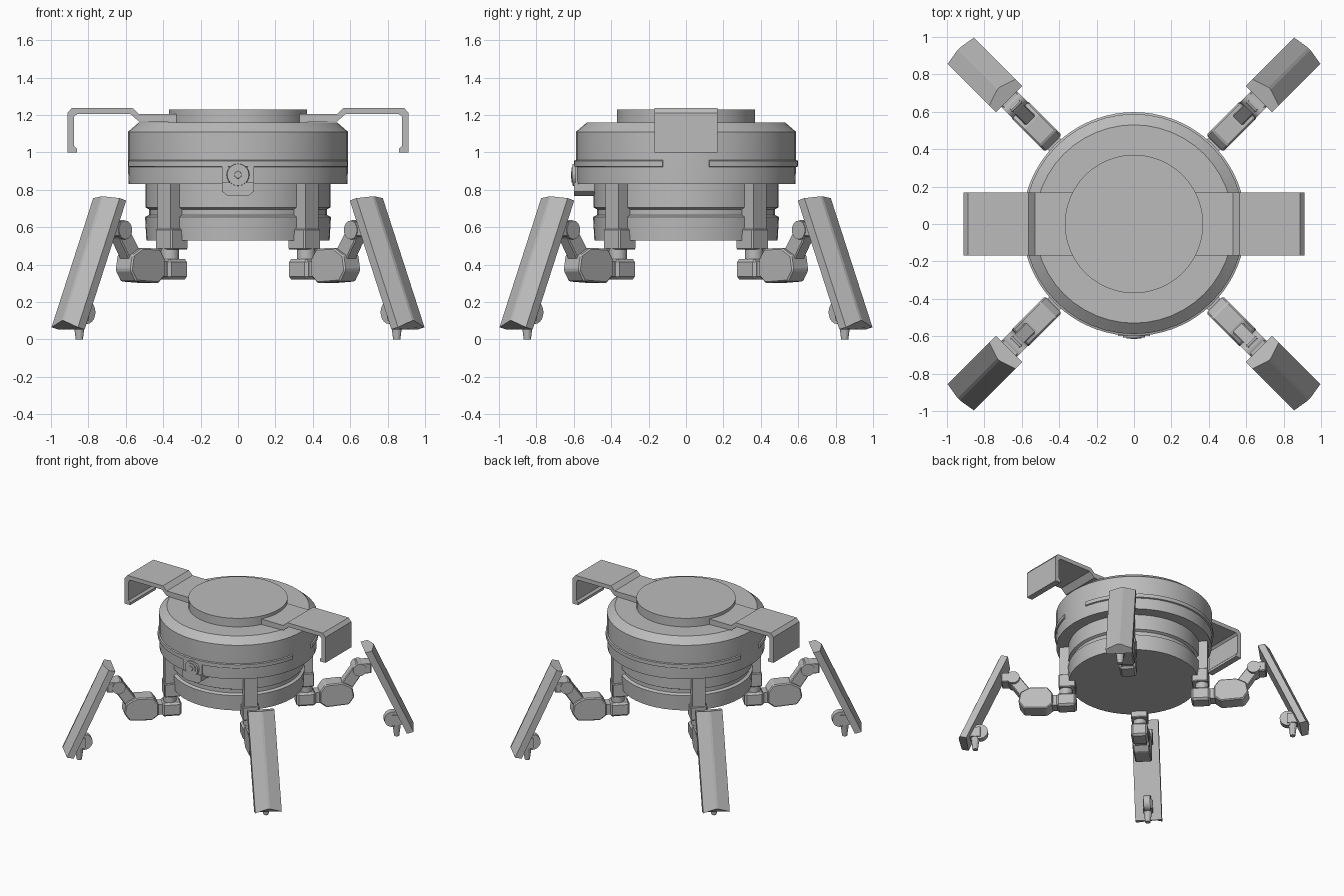
import bpy, bmesh, math
from mathutils import Matrix, Vector

if "Cube" in bpy.data.objects:
    bpy.data.objects.remove(bpy.data.objects["Cube"])

grey = bpy.data.materials.new("grey_metal")
grey.diffuse_color = (0.5, 0.5, 0.5, 1)
grey.use_nodes = True
grey.node_tree.nodes["Principled BSDF"].inputs["Base Color"].default_value = grey.diffuse_color


def finish(name, bm, matrix=None, bevel=0.0, smooth=True):
    """Turn a bmesh into a named, shaded object."""
    if bevel:
        bmesh.ops.bevel(bm, geom=bm.edges[:], offset=bevel, segments=1, affect='EDGES')
    if matrix:
        bm.transform(matrix)
    bmesh.ops.recalc_face_normals(bm, faces=bm.faces[:])
    me = bpy.data.meshes.new(name)
    bm.to_mesh(me)
    bm.free()
    me.materials.append(grey)
    ob = bpy.data.objects.new(name, me)
    bpy.context.collection.objects.link(ob)
    if smooth:
        bpy.ops.object.select_all(action='DESELECT')
        ob.select_set(True)
        bpy.context.view_layer.objects.active = ob
        bpy.ops.object.shade_smooth_by_angle(angle=math.radians(25))
    return ob


def prism(name, profile, width, matrix=None, bevel=0.0):
    """Extrude an (x, z) outline along y, centred on y = 0."""
    bm = bmesh.new()
    a = [bm.verts.new((x, -width / 2, z)) for x, z in profile]
    b = [bm.verts.new((x, width / 2, z)) for x, z in profile]
    bm.faces.new(a)
    bm.faces.new(b[::-1])
    n = len(a)
    for i in range(n):
        j = (i + 1) % n
        bm.faces.new((a[i], b[i], b[j], a[j]))
    return finish(name, bm, matrix, bevel, False)


def box(name, x0, x1, z0, z1, width, matrix=None, bevel=0.0):
    return prism(name, [(x0, z0), (x1, z0), (x1, z1), (x0, z1)], width, matrix, bevel)


def cylinder(name, r1, r2, depth, loc, axis='Z', matrix=None, sides=24):
    bm = bmesh.new()
    bmesh.ops.create_cone(bm, cap_ends=True, segments=sides, radius1=r1, radius2=r2, depth=depth)
    m = Matrix.Translation(loc)
    if axis == 'Y':
        m = m @ Matrix.Rotation(math.pi / 2, 4, 'X')
    return finish(name, bm, (matrix or Matrix()) @ m)


def lathe(name, profile, start=0.0, sweep=360.0, steps=48, closed=False):
    """Revolve an (r, z) outline about z; a partial sweep gets end caps."""
    bm = bmesh.new()
    full = sweep >= 360
    rings = []
    for k in range(steps if full else steps + 1):
        t = math.radians(start + sweep * k / steps)
        rings.append([bm.verts.new((r * math.cos(t), r * math.sin(t), z)) for r, z in profile])
    n = len(profile)
    for k in range(steps):
        p, q = rings[k], rings[(k + 1) % len(rings)]
        for i in range(n if closed else n - 1):
            j = (i + 1) % n
            bm.faces.new((p[i], q[i], q[j], p[j]))
    if full and not closed:
        bm.faces.new([r[0] for r in rings])
        bm.faces.new([r[-1] for r in rings])
    elif not full:
        bm.faces.new(rings[0])
        bm.faces.new(rings[-1])
    return finish(name, bm)


# Body: stepped drum with a wide upper housing and a raised lid
lathe("lower_drum", [(.49, .53), (.495, .62), (.497, .655), (.475, .665), (.475, .695),
                     (.495, .705), (.495, .84)])
lathe("upper_housing", [(.585, .83), (.588, .92), (.588, 1.11), (.53, 1.16)])
lathe("lid", [(.37, 1.15), (.37, 1.23)])

# Trim bands on the front and back of the housing
for name, start in (("front_band", 192), ("back_band", 12)):
    lathe(name, [(.57, .915), (.598, .925), (.598, .955), (.57, .965)], start, 156, 32, True)

# Hooked side brackets
bracket = [(.33, 1.16), (.53, 1.165), (.575, 1.205), (.86, 1.205), (.878, 1.19), (.878, 1.035),
           (.862, 1.02), (.862, 1.0), (.912, 1.0), (.912, 1.21), (.888, 1.238), (.565, 1.238),
           (.53, 1.205), (.33, 1.205)]
for name, side in (("right_bracket", 1), ("left_bracket", -1)):
    prism(name, bracket, .336, Matrix.Diagonal((side, 1, 1, 1)))

# Front sensor and the tab beneath it
box("sensor_plate", -.085, .085, .83, .94, .03, Matrix.Translation((0, -.575, 0)))
cylinder("sensor_rim", .065, .058, .035, (0, -.588, .88), 'Y')
cylinder("sensor_ring", .04, .04, .02, (0, -.602, .88), 'Y')
cylinder("sensor_lens", .025, .018, .02, (0, -.606, .88), 'Y', sides=16)
prism("sensor_tab", [(-.085, .84), (-.085, .79), (-.055, .768), (.055, .768), (.085, .79),
                     (.085, .84)], .11, Matrix.Translation((0, -.545, 0)))


def shin(name, m):
    """Slanted plate with a shallow ridge down its outer face."""
    bm = bmesh.new()
    rings = []
    for r, z, ridge in ((.995, .755, (1.025, .765)), (1.31, .065, (1.325, .10))):
        inner = .05
        pts = [(r - inner, -.1, z - .012), (r, -.1, z), (ridge[0], -.008, ridge[1]),
               (ridge[0], .008, ridge[1]), (r, .1, z), (r - inner, .1, z - .012)]
        rings.append([bm.verts.new(p) for p in pts])
    a, b = rings
    bm.faces.new(a)
    bm.faces.new(b[::-1])
    for i in range(6):
        j = (i + 1) % 6
        bm.faces.new((a[i], a[j], b[j], b[i]))
    finish(name, bm, m, smooth=False)


# Four legs on the diagonals, built outwards along x then turned
for k, tag in enumerate(("back_right", "back_left", "front_left", "front_right")):
    m = Matrix.Rotation(math.radians(45 + 90 * k), 4, 'Z')
    box(tag + "_pillar", .45, .56, .56, .835, .10, m)
    box(tag + "_pillar_foot", .44, .565, .48, .59, .125, m, .006)
    cylinder(tag + "_hip_pin", .05, .05, .07, (.515, 0, .455), 'Z', m, 16)
    box(tag + "_hip_block", .435, .58, .32, .43, .125, m, .015)
    box(tag + "_hip_link", .57, .64, .335, .42, .09, m)
    prism(tag + "_knee", [(.61, .34), (.61, .43), (.65, .485), (.78, .49), (.855, .45),
                          (.87, .37), (.83, .31), (.66, .30)], .125, m, .008)
    # Upper arm reaching from the knee to the shin
    prism(tag + "_upper_arm", [(.77, .47), (.85, .42), (.97, .60), (.89, .64)], .075, m, .006)
    cylinder(tag + "_elbow_pin", .05, .05, .12, (.91, 0, .585), 'Y', m, 16)
    box(tag + "_shin_mount", .90, 1.0, .55, .63, .11, m, .006)
    shin(tag + "_shin", m)
    # Foot wheel and its peg
    cylinder(tag + "_foot_wheel", .062, .062, .05, (1.165, 0, .145), 'Y', m, 20)
    box(tag + "_foot_bracket", 1.16, 1.25, .10, .18, .07, m)
    cylinder(tag + "_foot_peg", .02, .034, .11, (1.20, 0, .055), 'Z', m, 12)
